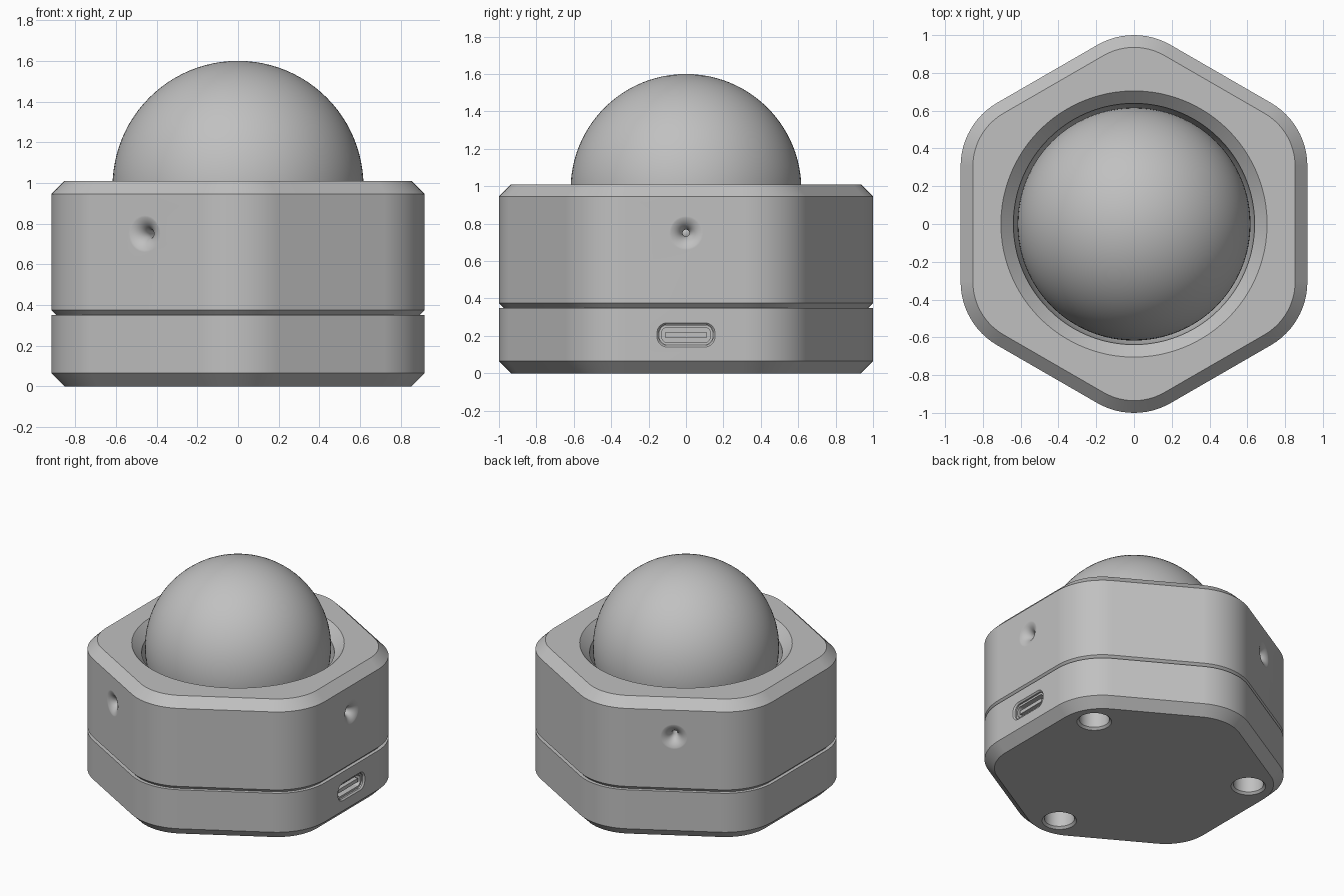
import bpy, bmesh
from math import sin, cos, pi, radians, sqrt
from mathutils import Matrix

if "Cube" in bpy.data.objects:
    bpy.data.objects.remove(bpy.data.objects["Cube"], do_unlink=True)

grey = bpy.data.materials.new("plain_grey")
grey.use_nodes = True
grey.diffuse_color = (0.53, 0.53, 0.53, 1)
grey.node_tree.nodes["Principled BSDF"].inputs["Base Color"].default_value = (0.53, 0.53, 0.53, 1)

APOTHEM, CORNER = 0.918, 0.388
BALL_R, BALL_Z, SOCKET_R = 0.617, 0.983, 0.64
HOLE_Z = 0.75


def rounded(corners, r, z, span, steps):
    """Closed outline made of one arc per corner (cx, cy, facing angle)."""
    ring = []
    for cx, cy, facing in corners:
        for i in range(steps + 1):
            a = radians(facing - span / 2 + span * i / steps)
            ring.append((cx + r * cos(a), cy + r * sin(a), z))
    return ring


def hexagon(inset, z):
    d = (APOTHEM - CORNER) / cos(pi / 6)
    corners = [(d * cos(radians(a)), d * sin(radians(a)), a) for a in range(30, 390, 60)]
    return rounded(corners, CORNER - inset, z, 60, 12)


def slot(half_w, half_h, r, z):
    x, y = half_h - r, half_w - r
    corners = [(x, y, 45), (-x, y, 135), (-x, -y, 225), (x, -y, 315)]
    return rounded(corners, r, z, 90, 8)


def circle(r, z, n=64):
    return [(r * cos(2 * pi * i / n), r * sin(2 * pi * i / n), z) for i in range(n)]


def loft(name, rings, matrix=Matrix()):
    """Skin a stack of matching outlines and cap both ends."""
    bm = bmesh.new()
    loops = [[bm.verts.new(p) for p in ring] for ring in rings]
    n = len(loops[0])
    for lo, hi in zip(loops, loops[1:]):
        for i in range(n):
            j = (i + 1) % n
            bm.faces.new((lo[i], lo[j], hi[j], hi[i]))
    bm.faces.new(loops[0][::-1])
    bm.faces.new(loops[-1])
    bmesh.ops.recalc_face_normals(bm, faces=bm.faces)
    bm.transform(matrix)
    mesh = bpy.data.meshes.new(name)
    bm.to_mesh(mesh)
    bm.free()
    ob = bpy.data.objects.new(name, mesh)
    mesh.materials.append(grey)
    bpy.context.collection.objects.link(ob)
    return ob


def activate(ob):
    bpy.ops.object.select_all(action="DESELECT")
    ob.select_set(True)
    bpy.context.view_layer.objects.active = ob


def cut(ob, cutters):
    activate(ob)
    for cutter in cutters:
        mod = ob.modifiers.new("cut", "BOOLEAN")
        mod.object, mod.operation, mod.solver = cutter, "DIFFERENCE", "EXACT"
        bpy.ops.object.modifier_apply(modifier=mod.name)
        bpy.data.objects.remove(cutter, do_unlink=True)


def finish(ob):
    activate(ob)
    bpy.ops.object.shade_smooth_by_angle(angle=radians(28))
    mod = ob.modifiers.new("even_shading", "WEIGHTED_NORMAL")
    mod.keep_sharp = True


def on_side(angle, z):
    """Place local z pointing out of the side face at this angle."""
    return (Matrix.Rotation(radians(angle), 4, "Z")
            @ Matrix.Translation((APOTHEM, 0, z))
            @ Matrix.Rotation(pi / 2, 4, "Y"))


def sphere(name, r, location, segments):
    bpy.ops.mesh.primitive_uv_sphere_add(radius=r, location=location,
                                         segments=segments, ring_count=segments // 2)
    ob = bpy.context.object
    ob.name = name
    ob.data.materials.append(grey)
    bpy.ops.object.shade_smooth()


# Base with foot recesses under three corners and a connector port
base = loft("base", [hexagon(0.065, 0), hexagon(0, 0.065), hexagon(0, 0.35)])
feet = [loft("foot_cutter", [circle(0.125, -0.01, 48), circle(0.1, 0.015, 48), circle(0.1, 0.2, 48)],
             Matrix.Translation((0.77 * cos(radians(a)), 0.77 * sin(radians(a)), 0)))
        for a in (30, 150, 270)]
port = on_side(0, 0.205)
port_cutter = loft("port_cutter", [slot(0.145, 0.055, 0.045, -0.1), slot(0.145, 0.055, 0.045, -0.01),
                                   slot(0.157, 0.067, 0.057, 0.002)], port)
cut(base, feet + [port_cutter])
finish(base)

# Connector shell and tongue inside the port
finish(loft("port_shell", [slot(0.144, 0.054, 0.044, -0.099), slot(0.144, 0.054, 0.044, -0.02),
                           slot(0.13, 0.04, 0.03, -0.02), slot(0.13, 0.04, 0.03, -0.09)], port))
finish(loft("port_tongue", [slot(0.112, 0.013, 0.002, -0.092), slot(0.112, 0.013, 0.002, -0.025)], port))

# Upper shell with bevelled spherical socket
shell = loft("upper_shell", [hexagon(0.025, 0.35), hexagon(0, 0.375),
                             hexagon(0, 0.945), hexagon(0.065, 1.01)])
socket = []
for i in range(17):
    z = 0.4 + (0.945 - 0.4) * sin(pi / 2 * i / 16)
    socket.append(circle(sqrt(SOCKET_R ** 2 - (z - BALL_Z) ** 2), z, 96))
socket.append(circle(0.725, 1.03, 96))
cutters = [loft("socket_cutter", socket)]

# Flared pin holes on three side faces
pin_r, flare = 0.018, 0.085
for angle in (0, 120, 240):
    rings = [circle(pin_r, -0.36, 32)]
    for i in range(13):
        a = pi / 2 * i / 12
        rings.append(circle(pin_r + flare * (1 - cos(a)), 0.001 - flare * (1 - sin(a)), 32))
    cutters.append(loft("pin_cutter", rings, on_side(angle, HOLE_Z)))
cut(shell, cutters)
finish(shell)

# Ball and its three small bearings
sphere("ball", BALL_R, (0, 0, BALL_Z), 96)
reach = sqrt((BALL_R + 0.045) ** 2 - (BALL_Z - HOLE_Z) ** 2)
for angle in (0, 120, 240):
    a = radians(angle)
    sphere("bearing", 0.045, (reach * cos(a), reach * sin(a), HOLE_Z), 24)
